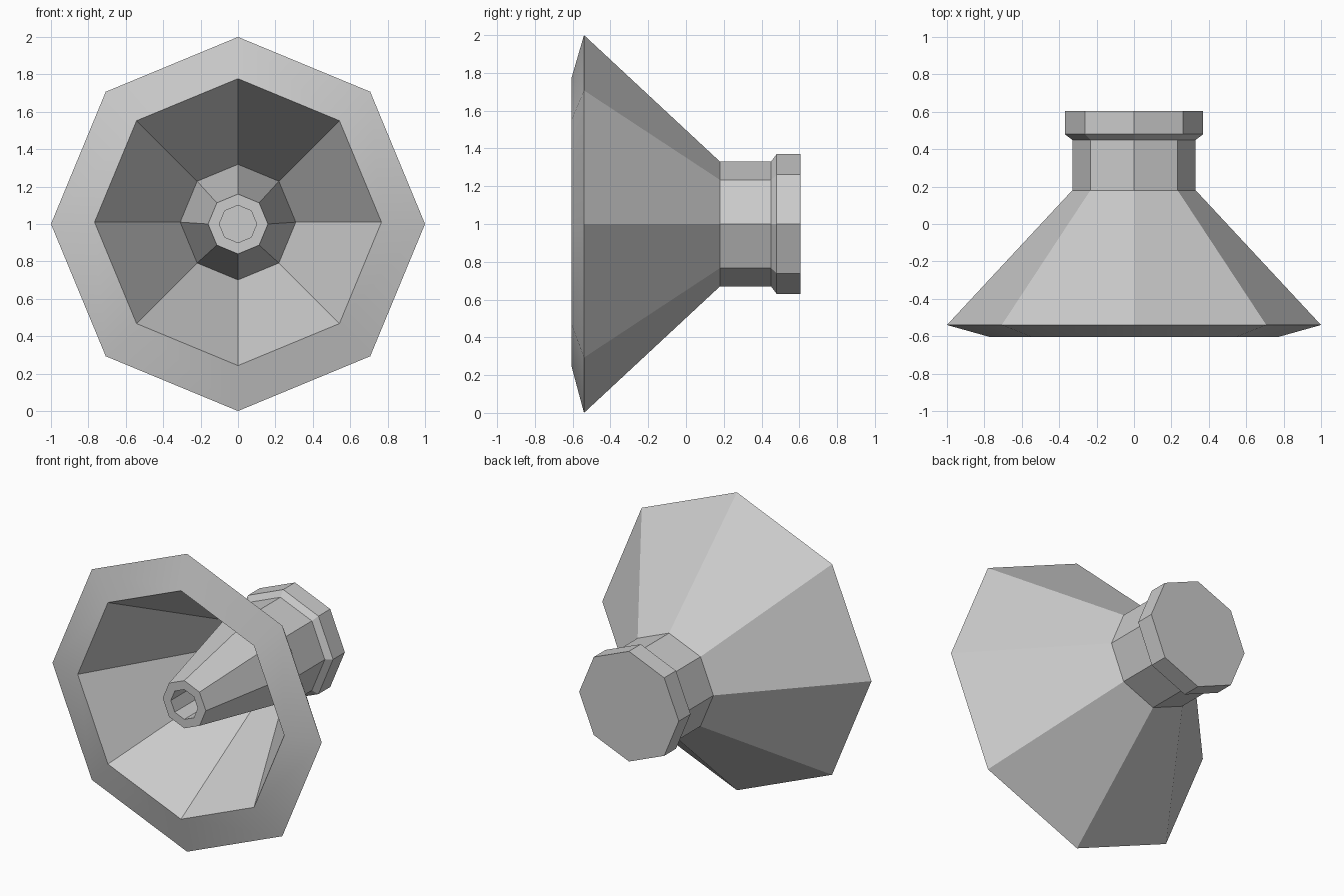
import bpy, bmesh, math

if "Cube" in bpy.data.objects:
    bpy.data.objects.remove(bpy.data.objects["Cube"])

SIDES = 8


def lathe(name, rings, cap_start=False, cap_end=False):
    """Octagonal skin along y through rings of (radius, y, centre height)."""
    bm = bmesh.new()
    loops = []
    for r, y, z in rings:
        loops.append([bm.verts.new((r * math.sin(math.tau * i / SIDES), y,
                                    z + r * math.cos(math.tau * i / SIDES)))
                      for i in range(SIDES)])
    for a, b in zip(loops, loops[1:]):
        for i in range(SIDES):
            j = (i + 1) % SIDES
            bm.faces.new((a[i], a[j], b[j], b[i]))
    if cap_start:
        bm.faces.new(loops[0])
    if cap_end:
        bm.faces.new(loops[-1])
    bmesh.ops.recalc_face_normals(bm, faces=bm.faces)
    mesh = bpy.data.meshes.new(name)
    bm.to_mesh(mesh)
    bm.free()
    obj = bpy.data.objects.new(name, mesh)
    bpy.context.collection.objects.link(obj)
    # Only the shallow front rim is smooth; all other facets stay flat
    bpy.ops.object.select_all(action='DESELECT')
    obj.select_set(True)
    bpy.context.view_layer.objects.active = obj
    bpy.ops.object.shade_smooth_by_angle(angle=math.radians(22))
    return obj


# Horn: back cap, flange, neck, outer bell, front rim, inner bell, floor
lathe("horn_body", [(0.37, 0.605, 1.0), (0.37, 0.48, 1.0), (0.33, 0.45, 1.0),
                    (0.33, 0.18, 1.0), (1.0, -0.54, 1.0),
                    (0.767, -0.605, 1.01), (0.305, 0.17, 1.01)],
      cap_start=True, cap_end=True)

# Tapered inner tube with a hollow mouth
lathe("inner_tube", [(0.31, 0.168, 1.01), (0.16, -0.57, 1.0),
                     (0.10, -0.57, 1.0), (0.10, -0.15, 1.0)],
      cap_start=True, cap_end=True)
